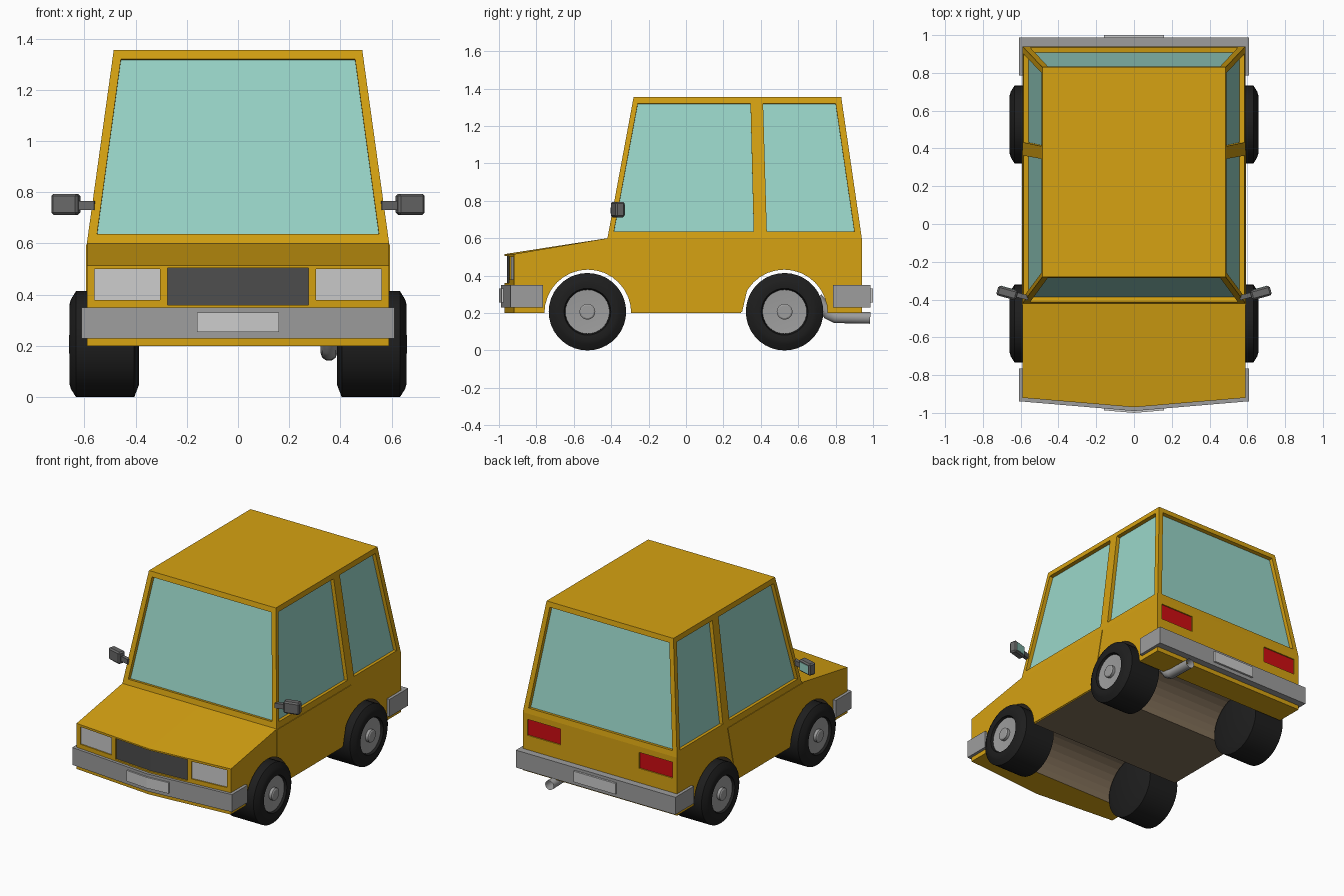
import bpy, bmesh, math
from mathutils import Vector, Matrix

cube = bpy.data.objects.get("Cube")
if cube:
    bpy.data.objects.remove(cube, do_unlink=True)


def material(name, rgb, rough=0.6):
    m = bpy.data.materials.new(name)
    m.use_nodes = True
    m.diffuse_color = (*rgb, 1)
    bsdf = m.node_tree.nodes["Principled BSDF"]
    bsdf.inputs["Base Color"].default_value = (*rgb, 1)
    bsdf.inputs["Roughness"].default_value = rough
    return m


yellow = material("body yellow", (0.67, 0.36, 0.006))
teal = material("window teal", (0.32, 0.67, 0.58))
steel = material("bumper grey", (0.34, 0.34, 0.34))
pale = material("lamp pale grey", (0.60, 0.60, 0.60))
charcoal = material("grille charcoal", (0.075, 0.075, 0.075))
rubber = material("tyre black", (0.013, 0.013, 0.013))
red = material("tail lamp red", (0.62, 0.004, 0.006))
mirror_grey = material("mirror grey", (0.14, 0.14, 0.14))
floor_brown = material("underside brown", (0.22, 0.16, 0.10))


def loft(name, rings, *mats):
    """Skin a row of equal closed rings and cap both ends."""
    bm = bmesh.new()
    rows = [[bm.verts.new(p) for p in ring] for ring in rings]
    n = len(rows[0])
    for a, b in zip(rows, rows[1:]):
        for i in range(n):
            j = (i + 1) % n
            bm.faces.new((a[i], a[j], b[j], b[i]))
    bm.faces.new(rows[0])
    bm.faces.new(rows[-1])
    bmesh.ops.recalc_face_normals(bm, faces=bm.faces)
    mesh = bpy.data.meshes.new(name)
    bm.to_mesh(mesh)
    bm.free()
    for m in mats:
        mesh.materials.append(m)
    ob = bpy.data.objects.new(name, mesh)
    bpy.context.collection.objects.link(ob)
    return ob


def slab(name, xs, z0, z1, face, d0, d1, mat):
    """Box following face(x), between depths d0 and d1 along y."""
    return loft(name, [[(x, face(x) + d, z) for d, z in
                        ((d0, z0), (d1, z0), (d1, z1), (d0, z1))] for x in xs], mat)


def prism(name, pts, v0, v1, mat):
    return loft(name, [[Vector(p) + v for p in pts] for v in (v0, v1)], mat)


def activate(ob):
    bpy.ops.object.select_all(action='DESELECT')
    ob.select_set(True)
    bpy.context.view_layer.objects.active = ob


def cut(ob, cutter):
    cutter.hide_render = True
    mod = ob.modifiers.new("cut", 'BOOLEAN')
    mod.operation, mod.solver, mod.object = 'DIFFERENCE', 'EXACT', cutter
    activate(ob)
    bpy.ops.object.modifier_apply(modifier=mod.name)
    bpy.data.objects.remove(cutter, do_unlink=True)


HALF, BASE, BELT, ROOF = 0.59, 0.20, 0.60, 1.355
ARCH_Y, ARCH_R = 0.525, 0.232


def nose(x):
    return -0.97 + 0.05 * abs(x) / HALF


def tail(x):
    return 0.94


def arch(yc, a0, a1, n=16):
    return [(yc + ARCH_R * math.cos(math.radians(a0 + (a1 - a0) * i / n)),
             BASE + ARCH_R * math.sin(math.radians(a0 + (a1 - a0) * i / n))) for i in range(n + 1)]


# Lower body with wheel arches and a pointed nose
def body_ring(x):
    prof = [(nose(x), BASE)] + arch(-ARCH_Y, 180, 0) + arch(ARCH_Y, 180, 0)
    prof += [(0.94, BASE), (0.94, BELT), (-0.42, BELT), (nose(x), 0.515)]
    return [(x, y, z) for y, z in prof]


body = loft("body", [body_ring(x) for x in (-HALF, 0, HALF)], yellow, floor_brown)
for p in body.data.polygons:
    if abs(p.normal.x) < 0.5 and abs(p.center.y) < 0.758 and p.center.z < 0.45:
        p.material_index = 1

# Grille and lamps set into the nose and tail
cut(body, slab("cutter", (-0.275, 0, 0.275), 0.36, 0.505, nose, -0.03, 0.018, yellow))
slab("grille", (-0.275, 0, 0.275), 0.36, 0.505, nose, 0.012, 0.02, charcoal)
for s, side in ((1, "left"), (-1, "right")):
    xs = (s * 0.305, s * 0.56)
    cut(body, slab("cutter", xs, 0.38, 0.50, nose, -0.03, 0.014, yellow))
    slab(side + "_headlight", xs, 0.38, 0.50, nose, 0.008, 0.016, pale)
    xs = (s * 0.30, s * 0.555)
    cut(body, slab("cutter", xs, 0.45, 0.56, tail, -0.014, 0.03, yellow))
    slab(side + "_tail_lamp", xs, 0.45, 0.56, tail, -0.016, -0.008, red)

# Bumpers and number plates
slab("front_bumper", (-0.61, 0, 0.61), 0.23, 0.35, nose, -0.02, 0.01, steel)
slab("rear_bumper", (-0.61, 0.61), 0.23, 0.35, tail, -0.01, 0.047, steel)
slab("front_plate", (-0.16, 0, 0.16), 0.255, 0.33, nose, -0.03, -0.02, pale)
slab("rear_plate", (-0.16, 0.16), 0.255, 0.33, tail, 0.047, 0.06, pale)
for s, side in ((1, "left"), (-1, "right")):
    xs = (s * 0.58, s * 0.61)
    slab(side + "_front_bumper_end", xs, 0.23, 0.35, lambda x: -0.765, -0.17, 0, steel)
    slab(side + "_rear_bumper_end", xs, 0.23, 0.35, lambda x: 0.785, 0, 0.18, steel)


# Tapered cabin
def taper(z):
    return (z - BELT) / (ROOF - BELT)


def side_x(z):
    return HALF - 0.105 * taper(z)


def front_y(z):
    return -0.42 + 0.14 * taper(z)


def rear_y(z):
    return 0.94 - 0.11 * taper(z)


cabin = loft("cabin", [[(-side_x(z), front_y(z), z), (side_x(z), front_y(z), z),
                        (side_x(z), rear_y(z), z), (-side_x(z), rear_y(z), z)]
                       for z in (BELT, ROOF)], yellow)


# Recessed windows
def window(name, pts):
    pts = [Vector(p) for p in pts]
    n = (pts[1] - pts[0]).cross(pts[2] - pts[0]).normalized()
    if n.dot(pts[0] - Vector((0, 0.27, 0.95))) < 0:
        n = -n
    cut(cabin, prism("cutter", pts, n * 0.03, n * -0.03, yellow))
    prism(name, pts, n * -0.033, n * -0.026, teal)


SILL, HEAD = 0.637, 1.32
for name, yf in (("windscreen", front_y), ("rear_window", rear_y)):
    window(name, [(-0.55, yf(SILL), SILL), (0.55, yf(SILL), SILL),
                  (0.457, yf(HEAD), HEAD), (-0.457, yf(HEAD), HEAD)])
for s, side in ((1, "left"), (-1, "right")):
    for name, lo0, lo1, hi0, hi1 in (("front", -0.385, 0.362, -0.258, 0.345),
                                     ("rear", 0.432, 0.90, 0.412, 0.80)):
        window(f"{side}_{name}_side_window",
               [(s * side_x(SILL), lo0, SILL), (s * side_x(SILL), lo1, SILL),
                (s * side_x(HEAD), hi1, HEAD), (s * side_x(HEAD), hi0, HEAD)])

# Doors, as thin panels that follow the front arch
door = [(-0.425, 0.596), (0.39, 0.596), (0.30, 0.206)] + arch(-ARCH_Y, 2, 64, 8)
for s, side in ((1, "left"), (-1, "right")):
    prism(side + "_door", [(s * HALF, y, z) for y, z in door],
          Vector((-s * 0.002, 0, 0)), Vector((s * 0.004, 0, 0)), yellow)


# Wheels
def turned(name, profile, s, y, mat, n=36):
    rings = [[(s * x, y + r * math.cos(2 * math.pi * i / n), 0.207 + r * math.sin(2 * math.pi * i / n))
              for i in range(n)] for x, r in profile]
    ob = loft(name, rings, mat)
    activate(ob)
    bpy.ops.object.shade_smooth_by_angle(angle=math.radians(25))


for s, side in ((1, "left"), (-1, "right")):
    for y, end in ((-0.527, "front"), (0.527, "rear")):
        name = f"{side}_{end}_"
        turned(name + "tyre", [(0.387, 0.16), (0.405, 0.207), (0.632, 0.207), (0.652, 0.175),
                               (0.658, 0.155), (0.655, 0.125), (0.63, 0.118)], s, y, rubber)
        turned(name + "hub", [(0.60, 0.118), (0.64, 0.118), (0.635, 0.06)], s, y, steel)
        turned(name + "hub_cap", [(0.62, 0.042), (0.655, 0.042), (0.66, 0.034)], s, y, steel)


# Door mirrors
def box(name, size, matrix, mat, bevel=0.0):
    bm = bmesh.new()
    bmesh.ops.create_cube(bm, size=1, matrix=matrix @ Matrix.Diagonal((*size, 1)))
    if bevel:
        bmesh.ops.bevel(bm, geom=bm.edges[:], offset=bevel, segments=1, affect='EDGES')
    mesh = bpy.data.meshes.new(name)
    bm.to_mesh(mesh)
    bm.free()
    mesh.materials.append(mat)
    bpy.context.collection.objects.link(bpy.data.objects.new(name, mesh))


for s, side in ((1, "left"), (-1, "right")):
    place = Matrix.Translation((s * 0.672, -0.365, 0.753)) @ Matrix.Rotation(s * 0.27, 4, 'Z')
    box(side + "_mirror", (0.108, 0.052, 0.082), place, mirror_grey, 0.009)
    box(side + "_mirror_glass", (0.08, 0.005, 0.056), place @ Matrix.Translation((0, 0.026, 0)), teal)
    box(side + "_mirror_arm", (0.085, 0.025, 0.034),
        Matrix.Translation((s * 0.60, -0.38, 0.748)) @ Matrix.Rotation(s * 0.27, 4, 'Z'), mirror_grey)

# Exhaust pipe, open at its end
curve = bpy.data.curves.new("exhaust_pipe", 'CURVE')
curve.dimensions = '3D'
curve.bevel_depth, curve.bevel_resolution = 0.033, 3
path = [(0.70, 0.28), (0.735, 0.235), (0.762, 0.195), (0.80, 0.177), (0.985, 0.174)]
spline = curve.splines.new('POLY')
spline.points.add(len(path) - 1)
for point, (y, z) in zip(spline.points, path):
    point.co = (0.355, y, z, 1)
curve.materials.append(steel)
bpy.context.collection.objects.link(bpy.data.objects.new("exhaust_pipe", curve))
